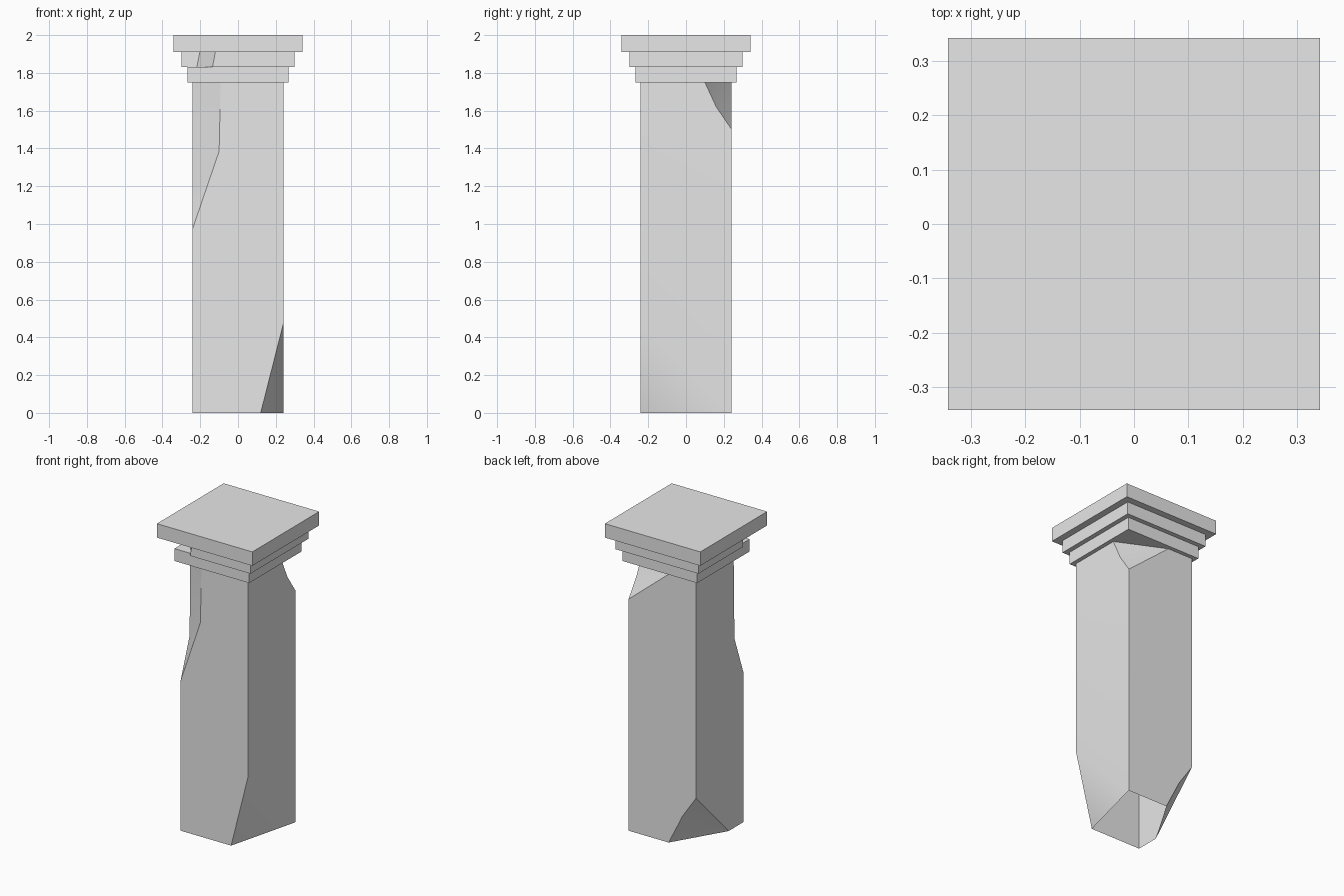
import bpy
import bmesh
import math
from mathutils import Vector

default = bpy.data.objects.get("Cube")
if default:
    bpy.data.objects.remove(default, do_unlink=True)

stone = bpy.data.materials.new("grey_stone")
stone.use_nodes = True
stone.diffuse_color = (0.8, 0.8, 0.8, 1)
stone.node_tree.nodes["Principled BSDF"].inputs["Base Color"].default_value = (0.8, 0.8, 0.8, 1)

H = 0.242    # half width of the shaft
TOP = 1.75   # top of the shaft
M = 0.298    # half width of the middle tier


def add_object(name, bm):
    mesh = bpy.data.meshes.new(name)
    bm.to_mesh(mesh)
    bm.free()
    mesh.materials.append(stone)
    obj = bpy.data.objects.new(name, mesh)
    bpy.context.collection.objects.link(obj)
    return obj


def block(name, half, z0, z1):
    """Square block centred on the z axis."""
    bm = bmesh.new()
    bmesh.ops.create_cube(bm, size=1)
    for v in bm.verts:
        v.co = (v.co.x * 2 * half, v.co.y * 2 * half, z0 + (v.co.z + 0.5) * (z1 - z0))
    return add_object(name, bm)


def activate(obj):
    bpy.ops.object.select_all(action='DESELECT')
    obj.select_set(True)
    bpy.context.view_layer.objects.active = obj


def chip(target, corner, *planes):
    """Break off a corner: remove what lies on the corner's side of every plane."""
    corner = Vector(corner)
    bm = bmesh.new()
    bmesh.ops.create_cube(bm, size=3)
    bmesh.ops.translate(bm, verts=bm.verts[:], vec=corner)
    for points in planes:
        a, b, c = (Vector(p) for p in points)
        normal = (b - a).cross(c - a).normalized()
        if normal.dot(corner - a) > 0:
            normal.negate()
        cut = bmesh.ops.bisect_plane(bm, geom=bm.verts[:] + bm.edges[:] + bm.faces[:],
                                     plane_co=a, plane_no=normal, clear_outer=True)
        rim = [e for e in cut["geom_cut"] if isinstance(e, bmesh.types.BMEdge)]
        bmesh.ops.edgenet_fill(bm, edges=rim)
    bmesh.ops.recalc_face_normals(bm, faces=bm.faces[:])
    cutter = add_object("chip_cutter", bm)
    cutter.hide_render = True
    activate(target)
    mod = target.modifiers.new("chip", 'BOOLEAN')
    mod.operation = 'DIFFERENCE'
    mod.solver = 'EXACT'
    mod.object = cutter
    bpy.ops.object.modifier_apply(modifier=mod.name)
    bpy.data.objects.remove(cutter, do_unlink=True)


# Stepped capital
lower_tier = block("capital_lower_tier", 0.268, TOP, 1.83)
middle_tier = block("capital_middle_tier", M, 1.83, 1.91)
slab = block("capital_slab", 0.342, 1.91, 2.0)

# Broken front corner of the middle tier
bend = (-0.21, -0.17, 1.87)
chip(middle_tier, (-M, -M, 1.87),
     ((-0.12, -M, 1.91), (-0.135, -M, 1.83), bend),
     ((-M, -0.16, 1.91), (-M, -0.16, 1.83), bend))

# Shaft with four broken corners
shaft = block("shaft", H, 0, TOP)

# Bottom front corner, a long shallow break
chip(shaft, (H, -H, 0), ((H, -H, 0.48), (0.12, -H, 0), (H, 0.235, 0)))

# Bottom back corner
bend, end = (-0.146, H, 0.2), (-H, -0.09, 0)
chip(shaft, (-H, H, 0),
     ((-H, H, 0.34), bend, end),
     ((-0.045, H, 0), bend, end))

# Top back corner
bend, end = (H, 0.16, 1.62), (-0.06, H, TOP)
chip(shaft, (H, H, TOP),
     ((H, H, 1.5), bend, end),
     ((H, 0.1, TOP), bend, end))

# Top front corner, a tall chamfer ending in a slope
front, side = (-0.1, -H, 1.385), (-H, -0.15, 1.225)
chip(shaft, (-H, -H, TOP),
     ((-H, -H, 0.97), front, side),
     ((-0.092, -H, TOP), front, side))

# The shaft is hollow and open underneath
bm = bmesh.new()
bm.from_mesh(shaft.data)
base = [f for f in bm.faces if f.calc_center_median().z < 0.01 and abs(f.normal.z) > 0.9]
bmesh.ops.delete(bm, geom=base, context='FACES')
bm.to_mesh(shaft.data)
bm.free()

# Soft shading across the shallow breaks only
activate(shaft)
bpy.ops.object.shade_smooth_by_angle(angle=math.radians(30))
weighted = shaft.modifiers.new("weighted_normals", 'WEIGHTED_NORMAL')
weighted.keep_sharp = True
